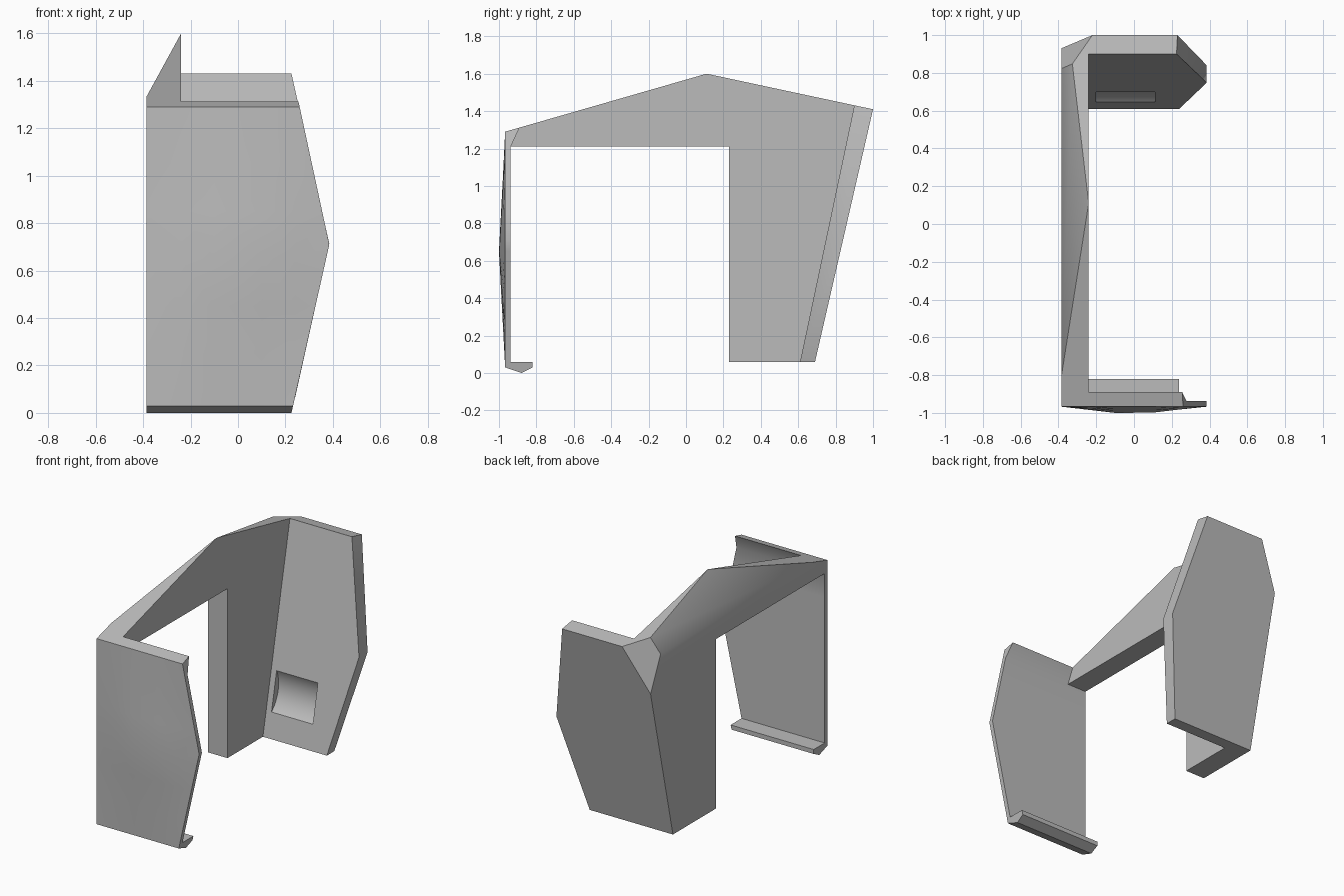
import bpy, bmesh, math
from mathutils import Vector

cube = bpy.data.objects.get("Cube")
if cube:
    bpy.data.objects.remove(cube, do_unlink=True)

grey = bpy.data.materials.new("plain_grey")
grey.use_nodes = True
grey.diffuse_color = (0.5, 0.5, 0.5, 1)
grey.node_tree.nodes["Principled BSDF"].inputs["Base Color"].default_value = (0.5, 0.5, 0.5, 1)

LEFT, INNER, TIP = -0.385, -0.24, 0.385


def bisect(bm, co, no, clear=True):
    """Slice the mesh; with clear, drop the side the normal points to and cap it."""
    geom = bm.verts[:] + bm.edges[:] + bm.faces[:]
    bmesh.ops.bisect_plane(bm, geom=geom, dist=1e-5, plane_co=co, plane_no=no, clear_outer=clear)
    if clear:
        rim = [e for e in bm.edges if e.is_boundary]
        if rim:
            bmesh.ops.holes_fill(bm, edges=rim, sides=0)


def prism(profile, x0, x1, cuts):
    """Extrude a (y, z) profile along x, then trim it by planes."""
    bm = bmesh.new()
    face = bm.faces.new([bm.verts.new((x0, y, z)) for y, z in profile])
    new = bmesh.ops.extrude_face_region(bm, geom=[face])["geom"]
    bmesh.ops.translate(bm, vec=(x1 - x0, 0, 0),
                        verts=[v for v in new if isinstance(v, bmesh.types.BMVert)])
    bmesh.ops.recalc_face_normals(bm, faces=bm.faces[:])
    for co, no in cuts:
        bisect(bm, co, no)
    return bm


def finish(bm, name):
    bmesh.ops.recalc_face_normals(bm, faces=bm.faces[:])
    mesh = bpy.data.meshes.new(name)
    bm.to_mesh(mesh)
    bm.free()
    ob = bpy.data.objects.new(name, mesh)
    mesh.materials.append(grey)
    bpy.context.collection.objects.link(ob)
    return ob


def activate(ob):
    bpy.ops.object.select_all(action='DESELECT')
    ob.select_set(True)
    bpy.context.view_layer.objects.active = ob


# Sloping shoulder and clipped rear corner shared by the arm and the back plate
shoulder = ((LEFT, 0, 1.335), (-0.265, 0, 0.145))
a, b, c = Vector((-0.22, 1, 1.41)), Vector((LEFT, 0.93, 1.105)), Vector((LEFT, 0.82, 1.34))
corner = (a, (b - a).cross(c - a))

# Side arm with its rear leg
arm = finish(prism([(-0.89, 1.312), (0.11, 1.6), (0.9, 1.431), (0.61, 0.06),
                    (0.23, 0.06), (0.23, 1.21), (-0.937, 1.21)],
                   LEFT, INNER, [shoulder, corner]), "side_arm")

# Leaning back plate with a pointed free edge
back = finish(prism([(0.61, 0.06), (0.9, 1.431), (1, 1.41), (0.69, 0.06)], LEFT, TIP,
                    [((TIP, 0, 0.713), (0.697, 0, 0.155)),
                     ((TIP, 0, 0.713), (0.653, 0, -0.145)),
                     shoulder, corner]), "back_plate")

# Rounded finger recess in the back plate
bpy.ops.mesh.primitive_cylinder_add(vertices=96, radius=0.219, depth=0.31,
                                    location=(-0.045, 0.502, 0.391),
                                    rotation=(0, math.pi / 2, 0))
cutter = bpy.context.object
cutter.name = "recess_cutter"
cutter.hide_render = True
mod = back.modifiers.new("recess", 'BOOLEAN')
mod.operation, mod.solver, mod.object = 'DIFFERENCE', 'EXACT', cutter
activate(back)
bpy.ops.object.modifier_apply(modifier=mod.name)
bpy.data.objects.remove(cutter, do_unlink=True)

# Front plate with top lip and bottom hook
bm = prism([(-0.967, 0.03), (-0.88, 0), (-0.82, 0.03), (-0.82, 0.06), (-0.937, 0.06),
            (-0.937, 1.21), (-0.89, 1.312), (-0.967, 1.29)], LEFT, TIP,
           [((TIP, 0, 0.71), (0.58, 0, 0.125)),
            ((TIP, 0, 0.71), (0.69, 0, -0.155))])

# Slight pillow bulge on its outer face
for x in (-0.24, -0.1, 0.1, 0.24):
    bisect(bm, (x, 0, 0), (1, 0, 0), False)
for z in (0.25, 0.45, 0.65, 0.85, 1.05):
    bisect(bm, (0, 0, z), (0, 0, 1), False)
for v in bm.verts:
    x, y, z = v.co
    if y < -0.96:
        edge = TIP - 0.218 * abs(z - 0.71)
        across = max(0, min(1, (x - LEFT) / 0.285, (edge - x) / 0.285))
        v.co.y -= 0.033 * across * max(0, 1 - abs(z - 0.65) / 0.62)
front = finish(bm, "front_plate")

for ob in (arm, back, front):
    activate(ob)
    bpy.ops.object.shade_smooth_by_angle(angle=math.radians(30))
